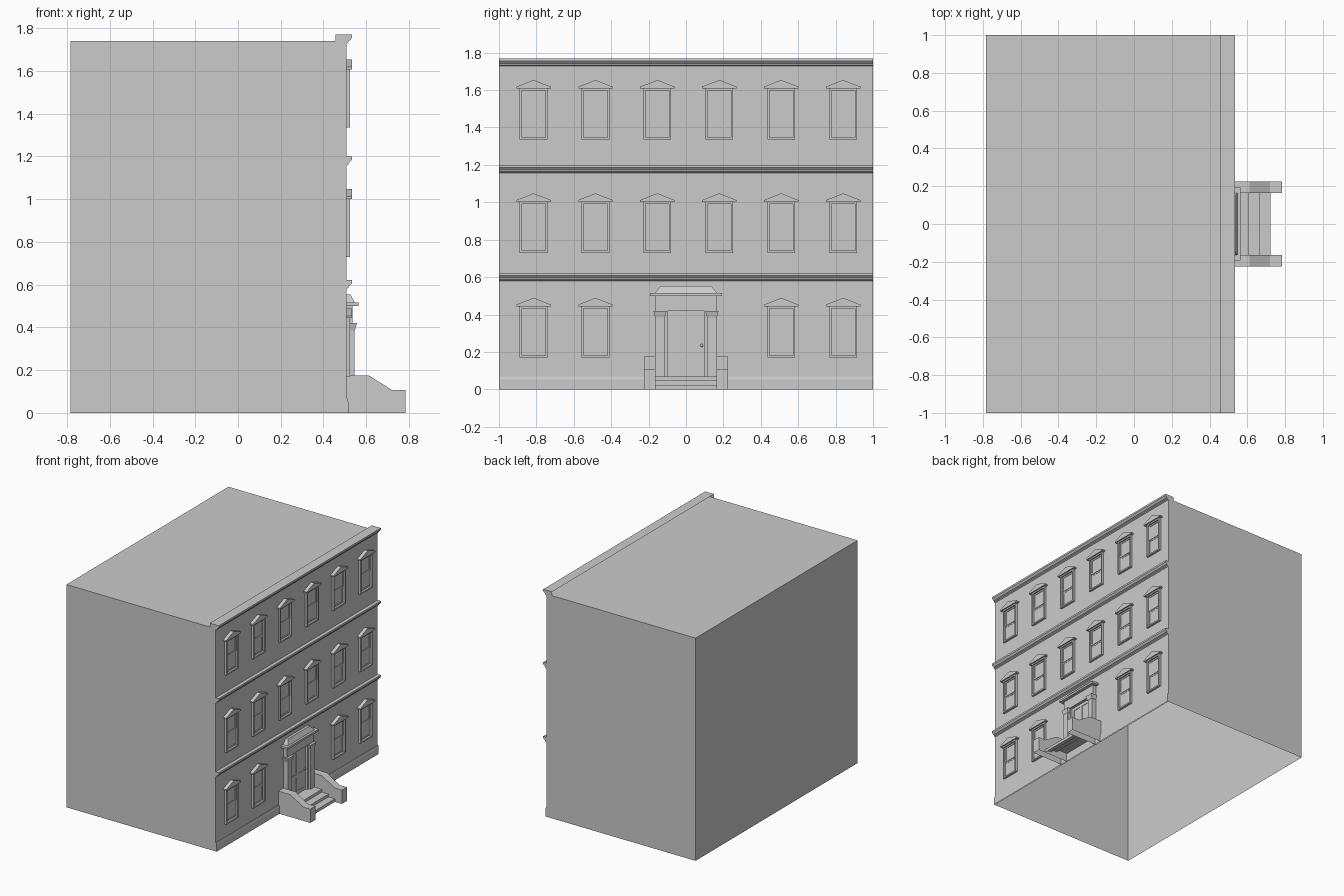
import bpy, bmesh
from mathutils import Vector

if "Cube" in bpy.data.objects:
    bpy.data.objects.remove(bpy.data.objects["Cube"])

stone = bpy.data.materials.new("grey_stone")
GREY = (0.6, 0.6, 0.6, 1)
stone.diffuse_color = GREY
stone.use_nodes = True
stone.node_tree.nodes["Principled BSDF"].inputs["Base Color"].default_value = GREY

WALL = 0.507  # x of the facade
DOWN, BACK = Vector((0, 0, -1)), Vector((-1, 0, 0))


def finish(name, bm, open_sides=()):
    """Make the object, leaving out faces that point along open_sides."""
    bmesh.ops.recalc_face_normals(bm, faces=bm.faces)
    bm.normal_update()
    gone = [f for f in bm.faces if any(f.normal.dot(d) > 0.99 for d in open_sides)]
    bmesh.ops.delete(bm, geom=gone, context="FACES")
    mesh = bpy.data.meshes.new(name)
    bm.to_mesh(mesh)
    bm.free()
    mesh.materials.append(stone)
    ob = bpy.data.objects.new(name, mesh)
    bpy.context.collection.objects.link(ob)
    return ob


def add_box(bm, x, y, z, grow=0):
    """Box from (min, max) spans; grow widens the top in y and x."""
    for v in bmesh.ops.create_cube(bm, size=1)["verts"]:
        g = grow if v.co.z > 0 else 0
        v.co = (x[1] + g if v.co.x > 0 else x[0],
                y[1] + g if v.co.y > 0 else y[0] - g,
                z[1] if v.co.z > 0 else z[0])


def boxes(name, *specs, open_sides=()):
    bm = bmesh.new()
    for spec in specs:
        add_box(bm, *spec)
    return finish(name, bm, open_sides)


def extrude(name, points, offset, open_sides=()):
    """Closed outline pushed along offset."""
    bm = bmesh.new()
    face = bm.faces.new([bm.verts.new(p) for p in points])
    new = bmesh.ops.extrude_face_region(bm, geom=[face], use_keep_orig=True)["geom"]
    bmesh.ops.translate(bm, vec=offset,
                        verts=[g for g in new if isinstance(g, bmesh.types.BMVert)])
    return finish(name, bm, open_sides)


def along_y(name, profile, y0, y1, open_sides=()):
    return extrude(name, [(x, y0, z) for x, z in profile], (0, y1 - y0, 0), open_sides)


# Main block, open underneath, and plinth
boxes("building_block", ((-0.783, WALL), (-1, 1), (0, 1.74)), open_sides=[DOWN])
along_y("plinth", [(WALL, 0), (0.516, 0), (0.516, 0.052), (0.512, 0.068), (WALL, 0.068)],
        -1, 1, [DOWN, BACK])

# Moulded bands between floors and the roof cornice
moulding = [(0.534, 0), (0.534, -0.014), (0.524, -0.026), (0.518, -0.028),
            (0.518, -0.036), (WALL, -0.042)]
for name, top in (("lower_band", 0.622), ("upper_band", 1.2)):
    along_y(name, [(WALL, top)] + [(x, top + z) for x, z in moulding], -1, 1, [BACK])
along_y("roof_cornice", [(0.457, 1.74), (0.457, 1.77)] +
        [(x, 1.77 + z) for x, z in moulding] + [(WALL, 1.74)], -1, 1, [BACK, DOWN])


# Windows: frame, two sashes, pedimented head
def window(name, y, z):
    w, h, t = 0.074, 0.272, 0.011
    lo, hi, mid = z + t, z + h - t, z + h * 0.5
    front = (WALL, 0.524)
    boxes(name + "_frame",
          (front, (y - w, y - w + t), (z, z + h)),
          (front, (y + w - t, y + w), (z, z + h)),
          (front, (y - w + t, y + w - t), (z, lo)),
          (front, (y - w + t, y + w - t), (hi, z + h)))
    inner = w - t
    specs = []
    for x, a, b in ((0.509, lo, mid), (0.513, mid, hi)):
        s = (WALL, x)
        specs += [(s, (y - inner, y - inner + t), (a, b)),
                  (s, (y + inner - t, y + inner), (a, b)),
                  (s, (y - inner + t, y + inner - t), (a, a + t)),
                  (s, (y - inner + t, y + inner - t), (b - t, b))]
    specs.append(((WALL, 0.509), (y - inner + t, y + inner - t), (mid + t, hi - t)))
    boxes(name + "_sashes", *specs)
    top = z + h
    outline = [(-0.092, 0), (0.092, 0), (0.092, 0.01), (0, 0.046), (-0.092, 0.01)]
    extrude(name + "_pediment", [(WALL, y + a, top + b) for a, b in outline],
            (0.534 - WALL, 0, 0))


for floor, z in (("ground", 0.171), ("middle", 0.73), ("top", 1.336)):
    for i in range(6):
        if floor == "ground" and i in (2, 3):
            continue
        window(f"{floor}_window_{i + 1}", -0.815 + 0.331 * i, z)

# Door with raised stiles and rails around its panels
boxes("door_leaf", ((WALL, 0.511), (-0.1, 0.1), (0.068, 0.42)))
raised = (WALL, 0.515)
boxes("door_stiles_and_rails",
      *[(raised, (y - 0.012, y + 0.012), (0.068, 0.42)) for y in (-0.088, 0, 0.088)],
      *[(raised, (-0.1, 0.1), (z, z + 0.025)) for z in (0.068, 0.2, 0.395)])
bm = bmesh.new()
bmesh.ops.create_uvsphere(bm, u_segments=12, v_segments=8, radius=0.008)
bmesh.ops.translate(bm, verts=bm.verts, vec=(0.521, 0.084, 0.235))
finish("door_knob", bm)


# Door surround: jambs, pilasters, capitals, entablature, sloped cap
def span(s, a, b):
    return tuple(sorted((s * a, s * b)))


for side, s in (("right", -1), ("left", 1)):
    boxes(side + "_jamb", ((WALL, 0.53), span(s, 0.1, 0.116), (0.068, 0.42)))
    boxes(side + "_pilaster", ((WALL, 0.545), span(s, 0.116, 0.163), (0.068, 0.39)))
    boxes(side + "_capital", ((WALL, 0.547), span(s, 0.112, 0.165), (0.385, 0.42), 0.009))
boxes("door_frieze", ((WALL, 0.537), (-0.165, 0.165), (0.42, 0.5)))
boxes("door_cornice", ((WALL, 0.563), (-0.193, 0.193), (0.5, 0.516)))
cap = extrude("door_cap", [(WALL, -0.165, 0.516), (WALL, 0.165, 0.516),
                           (WALL, 0.135, 0.553), (WALL, -0.135, 0.553)], (0.04, 0, 0))
for v in cap.data.vertices:
    if v.co.x > 0.51 and v.co.z > 0.53:
        v.co.x = 0.527

# Hollow steps between two sloping cheek walls
along_y("entrance_steps",
        [(WALL, 0), (WALL, 0.068), (0.61, 0.068), (0.61, 0.046), (0.667, 0.046),
         (0.667, 0.024), (0.723, 0.024), (0.723, 0)], -0.164, 0.164, [DOWN, BACK])
cheek = [(WALL, 0), (0.783, 0), (0.783, 0.108), (0.72, 0.108), (0.612, 0.175), (WALL, 0.175)]
along_y("right_cheek_wall", cheek, -0.225, -0.164, [DOWN, BACK])
along_y("left_cheek_wall", cheek, 0.164, 0.225, [DOWN, BACK])
